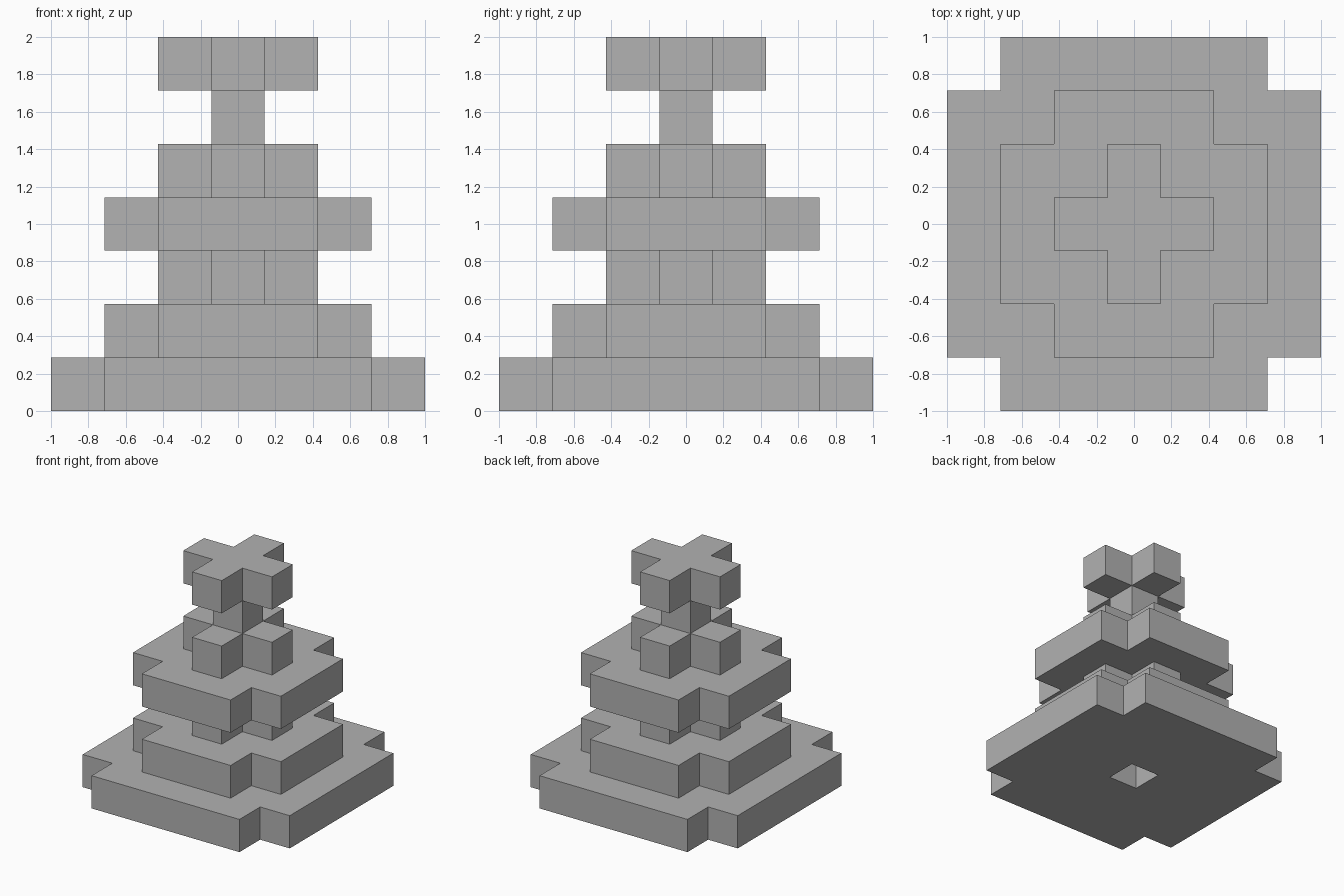
import bpy
import bmesh

U = 2 / 7  # one block of the stacked tree

cube = bpy.data.objects.get("Cube")
if cube:
    bpy.data.objects.remove(cube, do_unlink=True)

grey = bpy.data.materials.new("plain grey")
grey.use_nodes = True
GREY = (0.445, 0.445, 0.445, 1)
grey.diffuse_color = GREY
grey.node_tree.nodes["Principled BSDF"].inputs["Base Color"].default_value = GREY


def prism(name, outline, z, height):
    """Extrude a flat outline straight up."""
    bm = bmesh.new()
    face = bm.faces.new([bm.verts.new((x, y, z)) for x, y in outline])
    top = bmesh.ops.extrude_face_region(bm, geom=[face])["geom"]
    verts = [v for v in top if isinstance(v, bmesh.types.BMVert)]
    bmesh.ops.translate(bm, verts=verts, vec=(0, 0, height))
    bmesh.ops.recalc_face_normals(bm, faces=bm.faces)
    mesh = bpy.data.meshes.new(name)
    bm.to_mesh(mesh)
    bm.free()
    mesh.materials.append(grey)
    obj = bpy.data.objects.new(name, mesh)
    bpy.context.collection.objects.link(obj)
    return obj


def notched(blocks):
    """Square outline, a number of blocks wide, with one block cut from each corner."""
    a = blocks * U / 2
    b = a - U
    points = []
    x, y = 1, 0
    for _ in range(4):
        # corner points of one quarter, turned by the direction (x, y)
        for p, q in ((a, -b), (a, b), (b, b)):
            points.append((p * x - q * y, p * y + q * x))
        x, y = -y, x
    return points


def square(half):
    return [(-half, -half), (half, -half), (half, half), (-half, half)]


# Branch tiers from the ground up: name, width in blocks, level
tiers = [
    ("base_tier", 7, 0),
    ("lower_tier", 5, 1),
    ("lower_neck", 3, 2),
    ("middle_tier", 5, 3),
    ("upper_neck", 3, 4),
    ("top_cross", 3, 6),
]
parts = {name: prism(name, notched(width), level * U, U)
         for name, width, level in tiers}

# Thin stem under the cross
prism("stem", square(U / 2), 5 * U, U)

# Square socket in the underside of the base
cutter = prism("socket_cutter", square(U / 2), -U, 3 * U)
cutter.hide_render = True
cutter.hide_viewport = True
cutter.display_type = "WIRE"
socket = parts["base_tier"].modifiers.new("socket", "BOOLEAN")
socket.operation = "DIFFERENCE"
socket.solver = "EXACT"
socket.object = cutter
